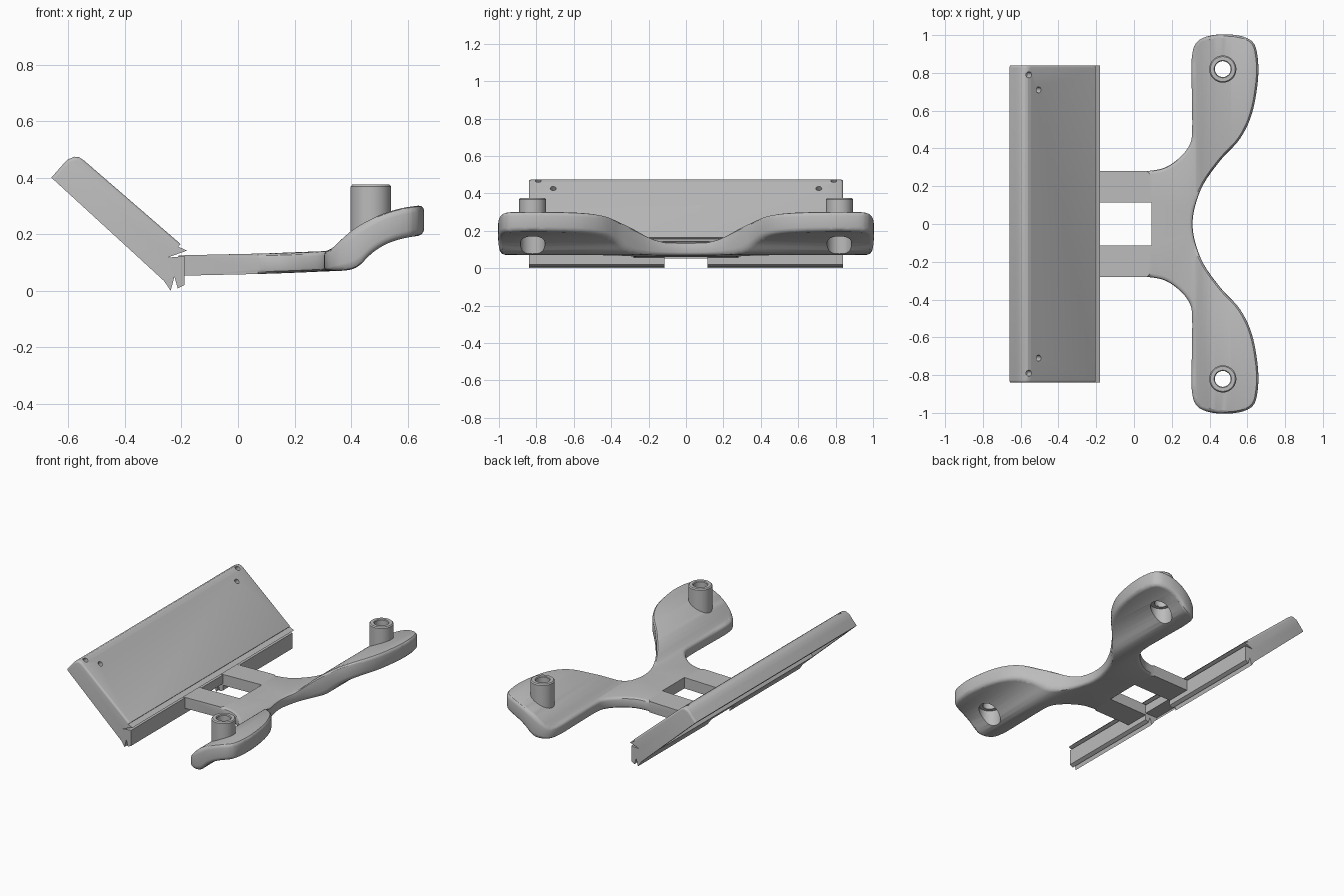
import bpy, bmesh, math
from mathutils import Vector, Matrix

cube = bpy.data.objects.get("Cube")
if cube:
    bpy.data.objects.remove(cube, do_unlink=True)

grey = bpy.data.materials.new("light grey")
grey.use_nodes = True
COLOUR = (0.5, 0.5, 0.5, 1)
grey.diffuse_color = COLOUR
grey.node_tree.nodes["Principled BSDF"].inputs["Base Color"].default_value = COLOUR

TILT = math.atan2(0.656, 0.755)          # slope of the tray


def finish(bm, name):
    bmesh.ops.recalc_face_normals(bm, faces=bm.faces)
    mesh = bpy.data.meshes.new(name)
    bm.to_mesh(mesh)
    bm.free()
    mesh.materials.append(grey)
    ob = bpy.data.objects.new(name, mesh)
    bpy.context.collection.objects.link(ob)
    return ob


def activate(ob):
    bpy.ops.object.select_all(action='DESELECT')
    ob.select_set(True)
    bpy.context.view_layer.objects.active = ob


def smooth(ob):
    activate(ob)
    bpy.ops.object.shade_smooth_by_angle(angle=math.radians(32))


def prism(points, offset):
    """Closed outline swept along an offset; returns bmesh, start and end rings."""
    bm = bmesh.new()
    a = [bm.verts.new(p) for p in points]
    b = [bm.verts.new(Vector(p) + Vector(offset)) for p in points]
    bm.faces.new(a)
    bm.faces.new(b[::-1])
    for i in range(len(a)):
        j = (i + 1) % len(a)
        bm.faces.new((a[i], b[i], b[j], a[j]))
    bmesh.ops.recalc_face_normals(bm, faces=bm.faces)
    return bm, a, b


def spline(points, steps=5):
    """Smooth curve through 2D points."""
    pts = [Vector(p) for p in points]
    pts = [pts[0]] + pts + [pts[-1]]
    out = []
    for p0, p1, p2, p3 in zip(pts, pts[1:], pts[2:], pts[3:]):
        for k in range(steps):
            t = k / steps
            out.append(0.5 * (2 * p1 + (p2 - p0) * t + (2 * p0 - 5 * p1 + 4 * p2 - p3) * t * t
                              + (3 * p1 - p0 - 3 * p2 + p3) * t ** 3))
    return out + [pts[-1]]


def height(curve, x):
    """Height of a curve at x."""
    for p, q in zip(curve, curve[1:]):
        if x <= q[0]:
            f = max(0, (x - p[0]) / max(q[0] - p[0], 1e-6))
            return p[1] + (q[1] - p[1]) * f
    return curve[-1][1]


def cutter(kind, matrix, radius=0.5, depth=1):
    bm = bmesh.new()
    if kind == 'box':
        bmesh.ops.create_cube(bm, size=1, matrix=matrix)
    else:
        bmesh.ops.create_cone(bm, cap_ends=True, segments=32, radius1=radius,
                              radius2=radius, depth=depth, matrix=matrix)
    return finish(bm, "cutter")


def cut(ob, tools):
    for tool in tools:
        mod = ob.modifiers.new("cut", 'BOOLEAN')
        mod.operation = 'DIFFERENCE'
        mod.solver = 'EXACT'
        mod.object = tool
        activate(ob)
        bpy.ops.object.modifier_apply(modifier=mod.name)
        bpy.data.objects.remove(tool, do_unlink=True)


# Bracket: forked outline, rounded rim, then bent upward along x
half = [(0.07, 0.28), (0.16, 0.297), (0.24, 0.35), (0.295, 0.42), (0.308, 0.5), (0.306, 0.7),
        (0.306, 0.88), (0.335, 0.965), (0.42, 1.0), (0.54, 1.0), (0.627, 0.965), (0.655, 0.88),
        (0.655, 0.75), (0.623, 0.58), (0.56, 0.45), (0.46, 0.34), (0.37, 0.215), (0.325, 0.1)]
rim = spline(half + [(0.31, 0)] + [(x, -y) for x, y in half[::-1]])
fork = [(-0.21, -0.28), (-0.21, -0.115), (0.092, -0.115),
        (0.092, 0.115), (-0.21, 0.115), (-0.21, 0.28)]
outline = [(p[0], p[1], 0) for p in list(rim) + fork]
bm, low, high = prism(outline, (0, 0, 1))
count = len(rim)
bmesh.ops.scale(bm, vec=(1, 1, 0.09), verts=bm.verts)
rim_edges = [bm.edges.get((ring[i], ring[i + 1]))
             for ring in (low, high) for i in range(count - 1)]
bmesh.ops.bevel(bm, geom=rim_edges, offset=0.02, segments=3, profile=0.5,
                affect='EDGES', clamp_overlap=True)
for i in range(19):
    bmesh.ops.bisect_plane(bm, geom=bm.verts[:] + bm.edges[:] + bm.faces[:], dist=1e-5,
                           plane_co=(0.295 + i * 0.02, 0, 0), plane_no=(1, 0, 0))
top = spline([(-0.21, 0.125), (0.1, 0.132), (0.3, 0.14), (0.335, 0.152), (0.37, 0.185),
              (0.42, 0.225), (0.5, 0.267), (0.58, 0.292), (0.655, 0.303)])
under = spline([(-0.21, 0.053), (0.1, 0.06), (0.3, 0.068), (0.39, 0.073), (0.43, 0.09),
                (0.47, 0.13), (0.52, 0.163), (0.58, 0.184), (0.655, 0.197)])
for v in bm.verts:
    a, b = height(under, v.co.x), height(top, v.co.x)
    v.co.z = a + (b - a) * v.co.z / 0.09
bmesh.ops.triangulate(bm, faces=[f for f in bm.faces if len(f.verts) > 4])
bracket = finish(bm, "bracket")
for side in (-1, 1):
    cut(bracket, [cutter('rod', Matrix.Translation((0.47, side * 0.82, 0.2)), 0.042, 0.5),
                  cutter('rod', Matrix.Translation((0.47, side * 0.82, 0.09)), 0.066, 0.2)])
smooth(bracket)

# Hollow posts on the two lobes
for side, name in ((1, "left_post"), (-1, "right_post")):
    bm = bmesh.new()
    ring = [(0.042, 0.185), (0.072, 0.185), (0.072, 0.368), (0.066, 0.375),
            (0.046, 0.375), (0.042, 0.37)]
    verts = [bm.verts.new((r, 0, z)) for r, z in ring]
    edges = [bm.edges.new((verts[i - 1], verts[i])) for i in range(len(verts))]
    bmesh.ops.spin(bm, geom=verts + edges, axis=(0, 0, 1), cent=(0, 0, 0),
                   angle=math.tau, steps=36, use_merge=True)
    bmesh.ops.remove_doubles(bm, verts=bm.verts, dist=1e-4)
    bmesh.ops.translate(bm, vec=(0.47, side * 0.82, 0), verts=bm.verts)
    smooth(finish(bm, name))

# Tilted tray: end profile with rounded crest, slit and grooved lower lip
profile = [(-0.66, 0.40), (-0.625, 0.44), (-0.605, 0.462), (-0.58, 0.474), (-0.562, 0.472),
           (-0.545, 0.461), (-0.203, 0.165), (-0.212, 0.156), (-0.18, 0.142), (-0.25, 0.117),
           (-0.19, 0.122), (-0.19, 0.02), (-0.213, 0.008), (-0.225, 0.05), (-0.238, 0),
           (-0.262, 0.035)]
bm, a, b = prism([(x, -0.84, z) for x, z in profile], (0, 1.68, 0))
ends = [bm.edges.get((ring[i], ring[i + 1])) for ring in (a, b) for i in range(6)]
bmesh.ops.bevel(bm, geom=ends, offset=0.025, segments=3, profile=0.5,
                affect='EDGES', clamp_overlap=True)
tray = finish(bm, "tray")

# Hollow underside, gap in the lip between the fork arms, and screw holes
turn = Matrix.Rotation(TILT, 4, 'Y')
base = Matrix.Translation((-0.66, 0, 0.40)) @ turn
tools = [cutter('box', base @ Matrix.Translation((0.225, 0, 0.015))
                @ Matrix.Diagonal((0.35, 1.6, 0.13, 1))),
         cutter('box', Matrix.Translation((-0.2, 0, 0))
                @ Matrix.Diagonal((0.16, 0.23, 0.13, 1)))]
for x, y in ((-0.555, 0.79), (-0.505, 0.71)):
    z = 0.465 - (x + 0.55) * 0.869
    for side in (-1, 1):
        tools.append(cutter('rod', Matrix.Translation((x, side * y, z)) @ turn, 0.016, 0.07))
cut(tray, tools)
smooth(tray)
